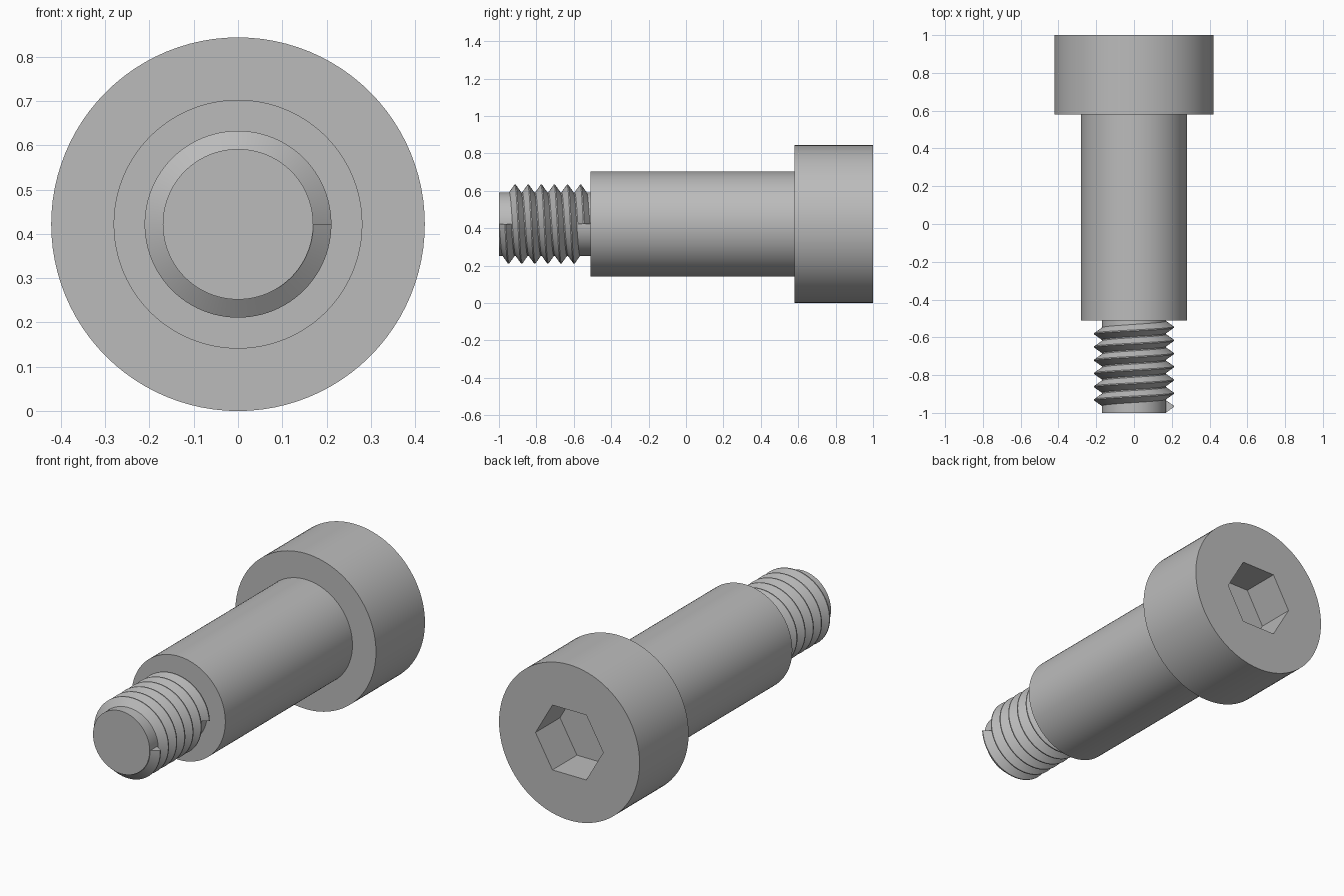
import bpy, bmesh
from math import pi, cos, sin, radians

cube = bpy.data.objects.get("Cube")
if cube:
    bpy.data.objects.remove(cube)

AXIS_Z = 0.422   # height of the bolt's axis, which runs along y
SEGMENTS = 96

steel = bpy.data.materials.new("grey steel")
steel.use_nodes = True
GREY = (0.5, 0.5, 0.5, 1)
steel.diffuse_color = GREY
steel.node_tree.nodes["Principled BSDF"].inputs["Base Color"].default_value = GREY


def round_radius(radius):
    return lambda angle: radius


def hex_radius(apothem):
    # corners point along +x and -x
    return lambda angle: apothem / cos(angle % (pi / 3) - pi / 6)


def loft(name, rings):
    """Join rings of points with quads and cap both ends."""
    bm = bmesh.new()
    loops = [[bm.verts.new(p) for p in ring] for ring in rings]
    for a, b in zip(loops, loops[1:]):
        n = len(a)
        for i in range(n):
            j = (i + 1) % n
            bm.faces.new((a[i], a[j], b[j], b[i]))
    bm.faces.new(loops[0])
    bm.faces.new(loops[-1])
    bmesh.ops.recalc_face_normals(bm, faces=bm.faces)
    mesh = bpy.data.meshes.new(name)
    bm.to_mesh(mesh)
    bm.free()
    mesh.materials.append(steel)
    obj = bpy.data.objects.new(name, mesh)
    bpy.context.collection.objects.link(obj)
    bpy.ops.object.select_all(action='DESELECT')
    obj.select_set(True)
    bpy.context.view_layer.objects.active = obj
    bpy.ops.object.shade_smooth_by_angle(angle=radians(25))
    return obj


def polar(radius, angle, y):
    return (radius * cos(angle), y, AXIS_Z + radius * sin(angle))


def turned(name, sections):
    """Loft of cross-sections given as (radius function, y)."""
    angles = [2 * pi * i / SEGMENTS for i in range(SEGMENTS)]
    return loft(name, [[polar(r(a), a, y) for a in angles] for r, y in sections])


# Head with a hexagonal socket sunk into its back face
head, socket = round_radius(0.422), hex_radius(0.176)
turned("head", [(head, 0.58), (head, 1), (socket, 1), (socket, 0.79)])

# Plain shoulder and the thinner core that carries the thread
shoulder, core = round_radius(0.281), round_radius(0.17)
turned("shoulder", [(shoulder, -0.51), (shoulder, 0.6)])
turned("thread_core", [(core, -1), (core, -0.49)])

# Helical ridge: six turns of a nearly triangular section
PITCH, TURNS, START = 0.07, 6, -0.966
section = [(0.165, -0.032), (0.17, -0.032), (0.211, -0.003),
           (0.211, 0.003), (0.17, 0.032), (0.165, 0.032)]
ridge = []
for step in range(TURNS * SEGMENTS + 1):
    turn = step / SEGMENTS
    ridge.append([polar(r, -2 * pi * turn, START + PITCH * turn + dy)
                  for r, dy in section])
loft("screw_thread", ridge)
